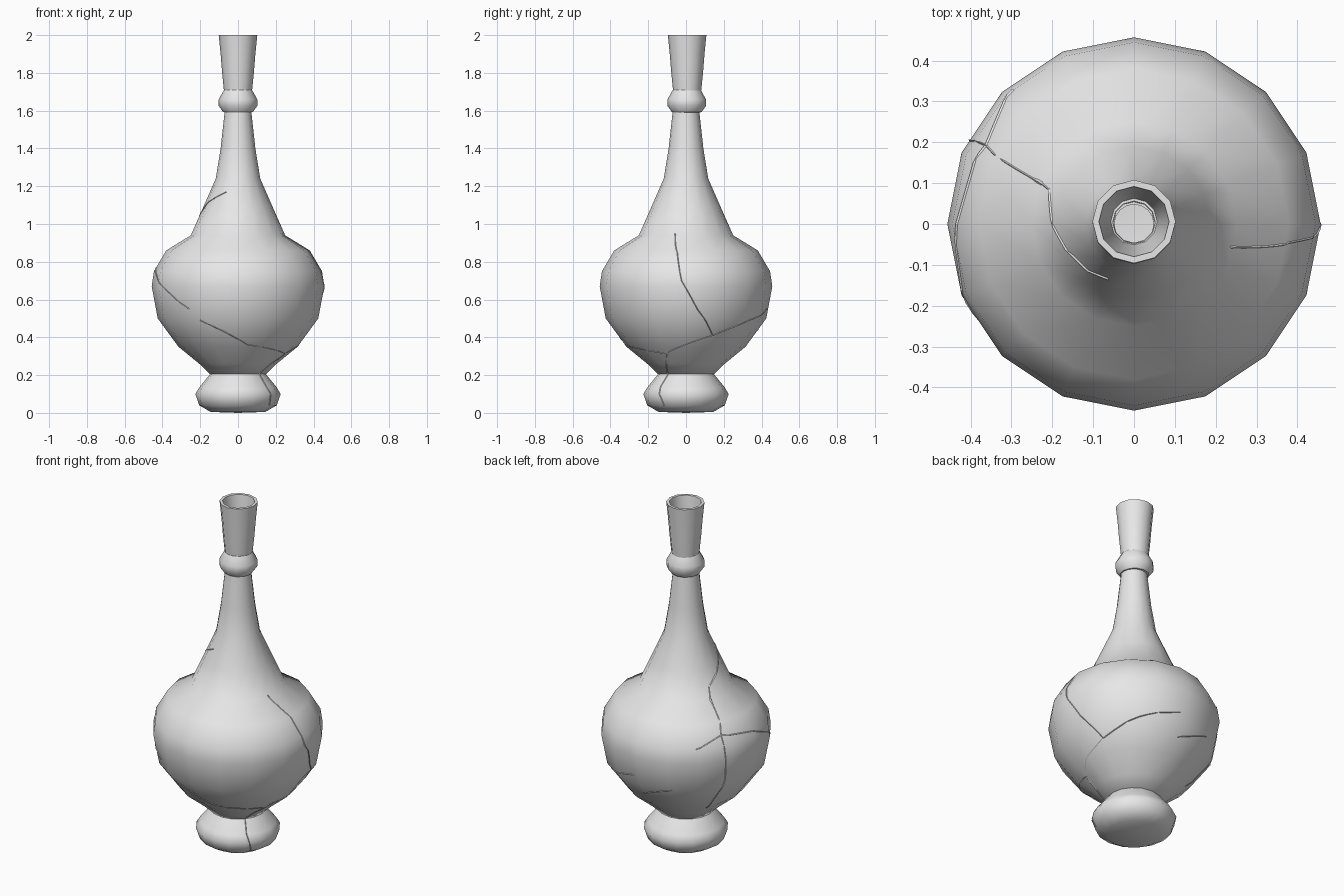
import bpy, bmesh, math
from math import sin, cos, pi, radians

if "Cube" in bpy.data.objects:
    bpy.data.objects.remove(bpy.data.objects["Cube"])

clay = bpy.data.materials.new("pale grey clay")
clay.diffuse_color = (0.8, 0.8, 0.8, 1)
clay.use_nodes = True
clay.node_tree.nodes["Principled BSDF"].inputs["Base Color"].default_value = clay.diffuse_color


def finish(name, bm, smooth=True, recalc=True):
    if recalc:
        bmesh.ops.recalc_face_normals(bm, faces=bm.faces)
    me = bpy.data.meshes.new(name)
    bm.to_mesh(me)
    bm.free()
    me.materials.append(clay)
    ob = bpy.data.objects.new(name, me)
    bpy.context.collection.objects.link(ob)
    if smooth:
        bpy.ops.object.select_all(action='DESELECT')
        ob.select_set(True)
        bpy.context.view_layer.objects.active = ob
        bpy.ops.object.shade_smooth_by_angle(angle=radians(50))
    return ob


def lathe(name, profile, sides, cy=0.0, closed=False):
    """Spin (radius, height) points; r = 0 becomes a single pole vertex."""
    bm = bmesh.new()
    rings = []
    for r, z in profile:
        if r == 0:
            rings.append([bm.verts.new((0, cy, z))] * sides)
        else:
            rings.append([bm.verts.new((r * cos(2 * pi * i / sides),
                                        cy + r * sin(2 * pi * i / sides), z))
                          for i in range(sides)])
    pairs = list(zip(rings, rings[1:]))
    if closed:
        pairs.append((rings[-1], rings[0]))
    for a, b in pairs:
        for i in range(sides):
            j = (i + 1) % sides
            quad = list(dict.fromkeys((a[i], a[j], b[j], b[i])))
            if len(quad) > 2:
                bm.faces.new(quad)
    return finish(name, bm)


FOOT = [(0.145, 0.005), (0.205, 0.04), (0.226, 0.10), (0.205, 0.135), (0.148, 0.205)]
BELLY = [(0.148, 0.205), (0.205, 0.26), (0.315, 0.35), (0.425, 0.50), (0.457, 0.67),
         (0.445, 0.75), (0.38, 0.86), (0.25, 0.94), (0.188, 1.08), (0.118, 1.24),
         (0.092, 1.40), (0.07, 1.60)]

# Foot and belly with neck, hollow inside
inner = [(r - 0.022, z) for r, z in reversed(BELLY)]
lathe("foot", [(0, 0.0)] + FOOT + [(0.12, 0.205), (0.10, 0.06), (0, 0.05)], 16)
lathe("belly_and_neck", BELLY + inner, 16, closed=True)

# Collar ring and flared mouth
lathe("collar", [(0.05, 1.59), (0.078, 1.592), (0.102, 1.625), (0.102, 1.66),
                 (0.074, 1.71), (0.052, 1.71)], 12, 0.004, closed=True)
lathe("mouth", [(0.074, 1.70), (0.084, 1.80), (0.092, 1.90), (0.102, 2.0),
                (0.086, 2.0), (0.072, 1.88), (0.056, 1.70)], 12, 0.006, closed=True)

# Cracks: narrow raised shard lips following the faceted wall
WALL = FOOT + BELLY[1:]


def wall_radius(a, z):
    step = 2 * pi / 16
    for (r0, z0), (r1, z1) in zip(WALL, WALL[1:]):
        if z0 <= z <= z1:
            r = r0 + (r1 - r0) * (z - z0) / (z1 - z0)
            return r * cos(step / 2) / cos(a % step - step / 2)
    return WALL[-1][0]


def wall_point(a, z, lift):
    r = wall_radius(a, z) + lift
    return (r * cos(a), r * sin(a), z)


def crack(name, path, width=0.009):
    """path holds (angle in degrees, height) points."""
    bm = bmesh.new()
    prev = None
    for (a0, z0), (a1, z1) in zip(path, path[1:]):
        for k in range(9):
            t = k / 8
            a, z = radians(a0 + (a1 - a0) * t), z0 + (z1 - z0) * t
            r = wall_radius(a, z)
            du, dv = radians(a1 - a0) * r, z1 - z0
            n = math.hypot(du, dv)
            ou, ov = -dv / n * width / 2 / r, du / n * width / 2
            ring = [bm.verts.new(wall_point(a + ou, z + ov, -0.004)),
                    bm.verts.new(wall_point(a, z, 0.004)),
                    bm.verts.new(wall_point(a - ou, z - ov, -0.004))]
            if prev:
                for i in (0, 1):
                    bm.faces.new((prev[i], prev[i + 1], ring[i + 1], ring[i]))
            prev = ring
    finish(name, bm, smooth=False, recalc=False)


crack("front_left_crack", [(132, 0.75), (152, 0.80), (180, 0.77), (201, 0.70), (233, 0.55)])
crack("front_low_crack", [(241, 0.49), (279, 0.36), (340, 0.31)])
crack("right_crack", [(-14, 0.95), (-7, 0.85), (-3, 0.70), (8, 0.55), (23, 0.41)])
crack("right_low_crack", [(-20, 0.32), (23, 0.41), (54, 0.49), (85, 0.55)])
crack("foot_crack", [(-22, 0.31), (-40, 0.21), (-42, 0.14), (-35, 0.04)])
crack("shoulder_crack", [(152, 0.80), (158, 1.0), (207, 1.12), (245, 1.17)])
crack("left_crack", [(152, 0.80), (154, 0.55), (148, 0.32)])
crack("back_crack", [(88, 0.43), (115, 0.50)])
